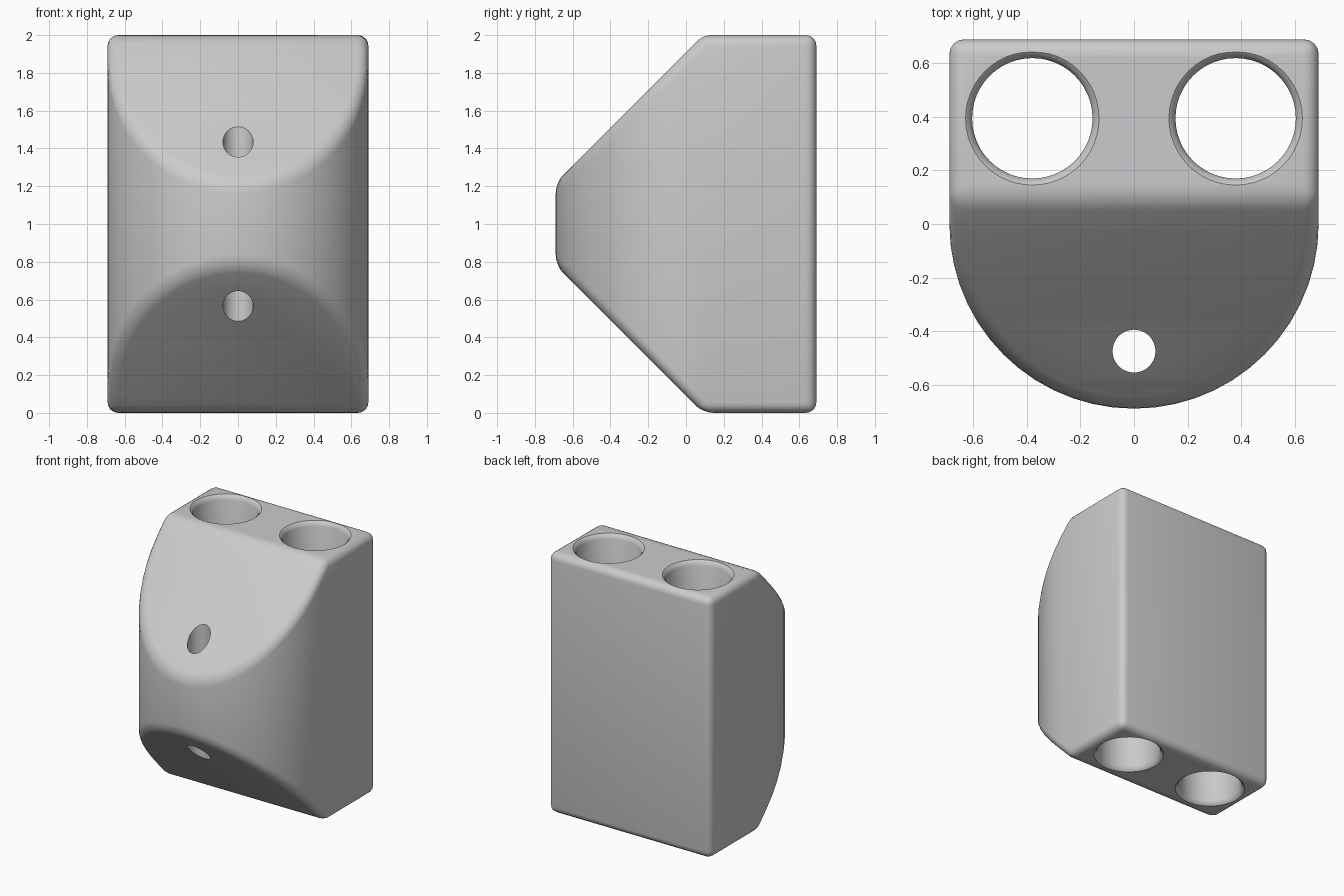
import bpy, bmesh, math
from mathutils import Vector

if "Cube" in bpy.data.objects:
    bpy.data.objects.remove(bpy.data.objects["Cube"])

R, H = 0.69, 2.0          # half width / front radius, height
SLOPE_Y = 0.09            # where the 45 degree front slopes meet top and bottom

mat = bpy.data.materials.new("light grey")
mat.diffuse_color = (0.6, 0.6, 0.61, 1)
mat.use_nodes = True
mat.node_tree.nodes["Principled BSDF"].inputs["Base Color"].default_value = mat.diffuse_color


def new_object(name, bm):
    bmesh.ops.recalc_face_normals(bm, faces=bm.faces)
    mesh = bpy.data.meshes.new(name)
    bm.to_mesh(mesh)
    bm.free()
    ob = bpy.data.objects.new(name, mesh)
    bpy.context.collection.objects.link(ob)
    mesh.materials.append(mat)
    return ob


def lathe_cutter(name, x, y, profile, n=48):
    """Closed turned solid from (radius, z) pairs."""
    bm = bmesh.new()
    rings = [[bm.verts.new((x + r * math.cos(2 * math.pi * i / n),
                            y + r * math.sin(2 * math.pi * i / n), z))
              for i in range(n)] for r, z in profile]
    for a, b in zip(rings, rings[1:]):
        for i in range(n):
            j = (i + 1) % n
            bm.faces.new((a[i], a[j], b[j], b[i]))
    bm.faces.new(rings[0])
    bm.faces.new(rings[-1])
    ob = new_object(name, bm)
    ob.hide_render = True
    return ob


# Body: D-shaped outline extruded, then cut by two sloped planes
bm = bmesh.new()
outline = [(R, R), (-R, R)]
N = 28
outline += [(R * math.cos(math.pi + math.pi * i / N),
             R * math.sin(math.pi + math.pi * i / N)) for i in range(N + 1)]
base = bm.faces.new([bm.verts.new((x, y, 0)) for x, y in outline])
ext = bmesh.ops.extrude_face_region(bm, geom=[base])
bmesh.ops.translate(bm, vec=(0, 0, H),
                    verts=[v for v in ext["geom"] if isinstance(v, bmesh.types.BMVert)])
for z, s in ((H, 1), (0, -1)):
    bmesh.ops.bisect_plane(bm, geom=bm.verts[:] + bm.edges[:] + bm.faces[:],
                           plane_co=Vector((0, SLOPE_Y, z)),
                           plane_no=Vector((0, -1, s)), clear_outer=True)
    bmesh.ops.holes_fill(bm, edges=[e for e in bm.edges if e.is_boundary])
body = new_object("body", bm)

# Rounded outer edges
bev = body.modifiers.new("rounding", "BEVEL")
bev.width = 0.055
bev.segments = 4
bev.limit_method = "ANGLE"
bev.angle_limit = math.radians(25)
bev.use_clamp_overlap = False

# Vertical through holes: two large with softened rims, one small in front
big = [(0.262, -0.01), (0.237, 0.01), (0.225, 0.035),
       (0.225, H - 0.035), (0.237, H - 0.01), (0.262, H + 0.01)]
small = [(0.08, -0.1), (0.08, H + 0.1)]
cutters = [lathe_cutter("left_hole_cutter", -0.38, 0.395, big),
           lathe_cutter("right_hole_cutter", 0.38, 0.395, big),
           lathe_cutter("front_hole_cutter", 0, -0.475, small)]
for c in cutters:
    m = body.modifiers.new(c.name, "BOOLEAN")
    m.operation = "DIFFERENCE"
    m.solver = "EXACT"
    m.object = c

bpy.ops.object.select_all(action="DESELECT")
bpy.context.view_layer.objects.active = body
body.select_set(True)
for m in list(body.modifiers):
    bpy.ops.object.modifier_apply(modifier=m.name)
for c in cutters:
    bpy.data.objects.remove(c)
bpy.ops.object.shade_smooth_by_angle(angle=math.radians(35))
